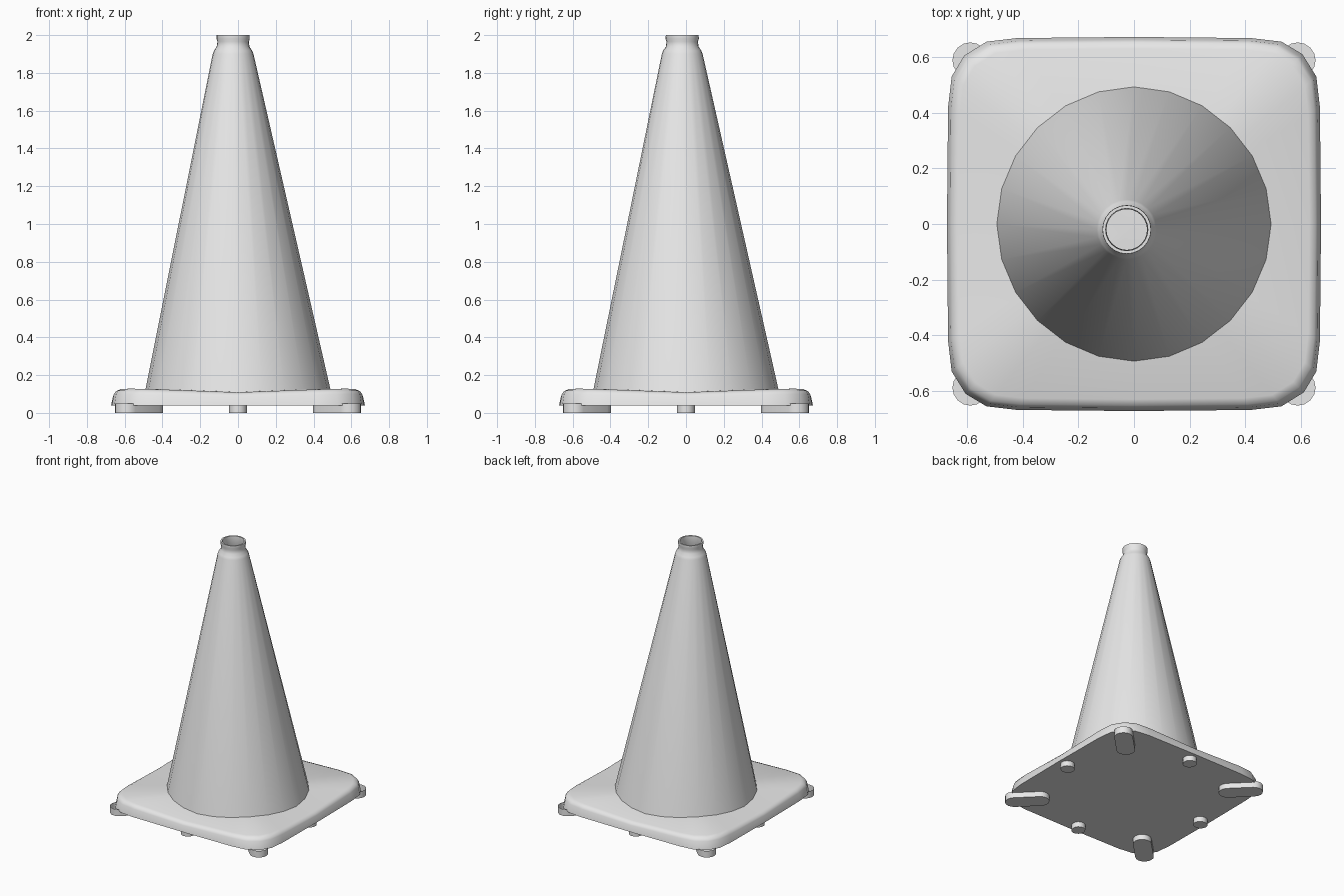
import bpy, bmesh, math
from mathutils import Vector, Matrix

cube = bpy.data.objects.get("Cube")
if cube:
    bpy.data.objects.remove(cube, do_unlink=True)

grey = bpy.data.materials.new("plain grey")
grey.use_nodes = True
grey.diffuse_color = (0.8, 0.8, 0.8, 1)
grey.node_tree.nodes["Principled BSDF"].inputs["Base Color"].default_value = (0.8, 0.8, 0.8, 1)


def loft(name, rings, cap_start=False, cap_peak=None):
    """Skin equal-length rings; optionally cap the first flat and the last as a fan."""
    bm = bmesh.new()
    loops = [[bm.verts.new(p) for p in ring] for ring in rings]
    n = len(loops[0])
    for a, b in zip(loops, loops[1:]):
        for i in range(n):
            j = (i + 1) % n
            bm.faces.new((a[i], a[j], b[j], b[i]))
    if cap_start:
        bm.faces.new(loops[0][::-1])
    if cap_peak:
        peak = bm.verts.new(cap_peak)
        for i in range(n):
            bm.faces.new((loops[-1][i], loops[-1][(i + 1) % n], peak))
    mesh = bpy.data.meshes.new(name)
    bm.to_mesh(mesh)
    bm.free()
    mesh.materials.append(grey)
    obj = bpy.data.objects.new(name, mesh)
    bpy.context.collection.objects.link(obj)
    bpy.ops.object.select_all(action='DESELECT')
    obj.select_set(True)
    bpy.context.view_layer.objects.active = obj
    bpy.ops.object.shade_smooth_by_angle(angle=math.radians(40))
    return obj


# Base slab: rounded square with bowed sides and a rim that dips mid-side
quarter = [(0.672, 0), (0.668, 0.42), (0.655, 0.53), (0.605, 0.61), (0.53, 0.655), (0.42, 0.668)]
outline = []
for k in range(4):
    turn = Matrix.Rotation(k * math.pi / 2, 2)
    outline += [turn @ Vector(p) for p in quarter]


def slab_ring(inset, z, dip):
    ring = []
    for p in outline:
        q = p * (1 - inset / 0.67)
        drop = dip * max(0, 1 - min(abs(p.x), abs(p.y)) / 0.55)
        ring.append((q.x, q.y, z - drop))
    return ring


loft("base_slab", [slab_ring(0, 0.04, 0), slab_ring(0.01, 0.1, 0.014), slab_ring(0.02, 0.118, 0.018),
                   slab_ring(0.042, 0.128, 0.019)], cap_start=True, cap_peak=(0, 0, 0.115))

# Hollow cone with a neck, leaning slightly off centre towards the top
SIDES = 24
profile = [(0.495, 0.1), (0.108, 1.9), (0.101, 1.918), (0.087, 1.938), (0.083, 1.965),
           (0.088, 1.98), (0.087, 2.0), (0.076, 2.0), (0.073, 1.94), (0.095, 1.89), (0.48, 0.1)]


def cone_ring(r, z):
    lean = min(1, (z - 0.1) / 1.8)
    return [(r * math.cos(a) - 0.026 * lean, r * math.sin(a) - 0.02 * lean, z)
            for a in (2 * math.pi * i / SIDES for i in range(SIDES))]


loft("cone_body", [cone_ring(r, z) for r, z in profile])


# Feet: long pads pointing at the corners, round pads at the middle of each side
def foot(name, distance, angle, radius, half_length):
    turn = Matrix.Rotation(angle, 3, 'Z')

    def ring(r, z):
        pts = []
        for end in (0, 1):
            for i in range(9):
                a = -math.pi / 2 + math.pi * (i / 8 + end)
                shift = half_length * (1 - 2 * end)
                pts.append(turn @ Vector((distance + shift + r * math.cos(a), r * math.sin(a), z)))
        return pts
    loft(name, [ring(radius, 0), ring(radius, 0.05)], cap_start=True)


for k, side in enumerate(("left", "back", "right", "front")):
    angle = k * math.pi / 2
    foot(side + "_round_foot", 0.6, angle, 0.047, 0.003)
for k, corner in enumerate(("back_left", "back_right", "front_right", "front_left")):
    angle = math.pi / 4 + k * math.pi / 2
    foot(corner + "_long_foot", 0.742, angle, 0.064, 0.09)
